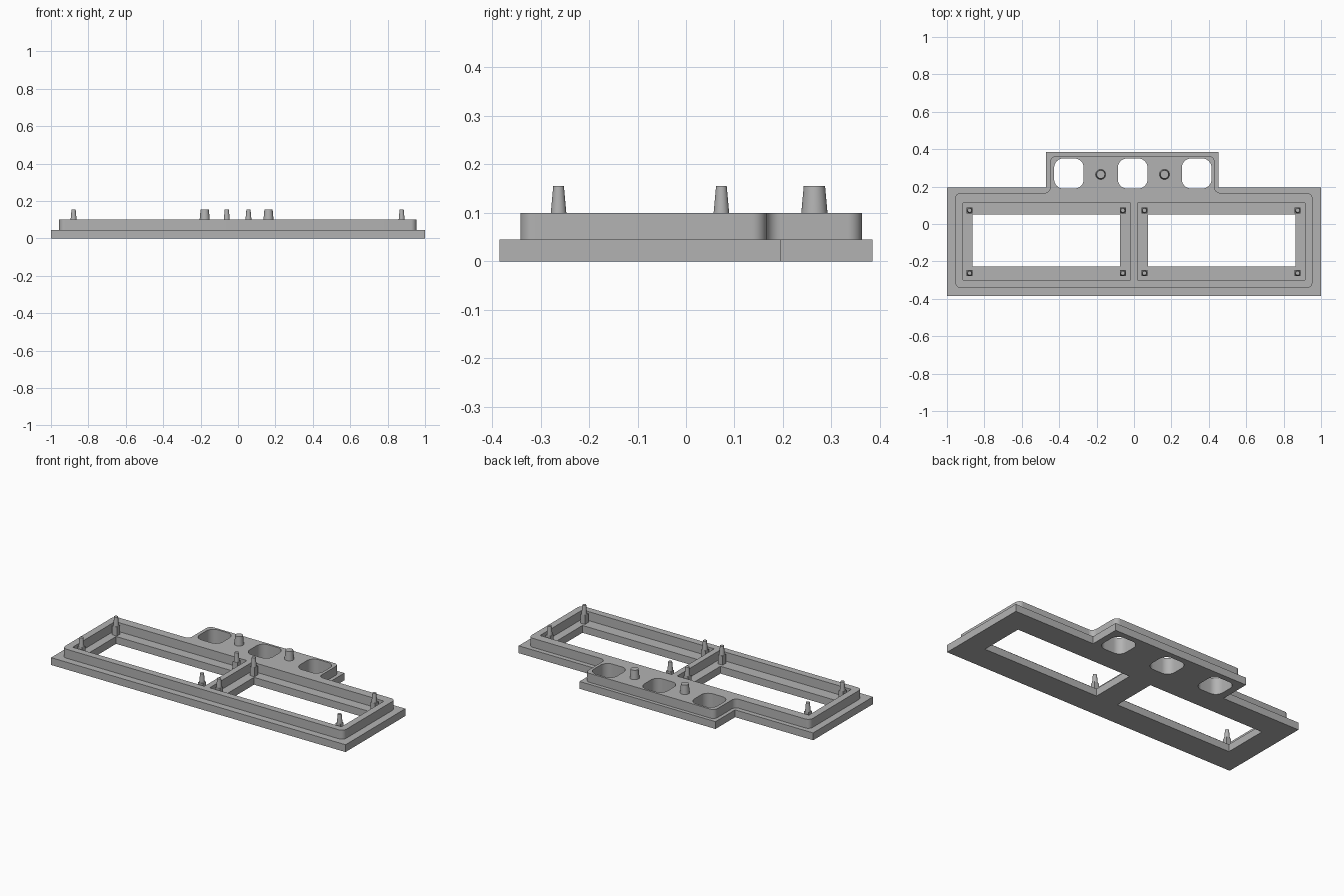
import bpy
import math
from mathutils import Vector

if "Cube" in bpy.data.objects:
    bpy.data.objects.remove(bpy.data.objects["Cube"])

grey = bpy.data.materials.new("light_grey")
grey.diffuse_color = (0.45, 0.45, 0.45, 1)
grey.use_nodes = True
grey.node_tree.nodes["Principled BSDF"].inputs["Base Color"].default_value = grey.diffuse_color


def rounded(points, radius, steps=8):
    """Replace each corner of a 2D outline by an arc (convex or concave)."""
    if radius == 0:
        return [Vector(p) for p in points]
    out = []
    n = len(points)
    for i in range(n):
        p = Vector(points[i])
        a = (Vector(points[i - 1]) - p).normalized()
        b = (Vector(points[(i + 1) % n]) - p).normalized()
        c = p + (a + b) * radius                 # arc centre (right angles)
        for s in range(steps + 1):
            t = s / steps * math.pi / 2
            out.append(c - b * radius * math.cos(t) - a * radius * math.sin(t))
    return out


def rect(x0, x1, y0, y1):
    return [(x0, y0), (x1, y0), (x1, y1), (x0, y1)]


def t_outline(x0, x1, y0, y1, tx0, tx1, ty):
    return [(x0, y0), (x1, y0), (x1, y1), (tx1, y1),
            (tx1, ty), (tx0, ty), (tx0, y1), (x0, y1)]


def finish(obj, name):
    obj.name = name
    obj.data.name = name
    obj.data.materials.clear()
    obj.data.materials.append(grey)
    bpy.ops.object.select_all(action='DESELECT')
    obj.select_set(True)
    bpy.context.view_layer.objects.active = obj
    bpy.ops.object.shade_smooth_by_angle(angle=math.radians(30))


def plate(name, loops, z0, z1):
    """Extruded flat plate: first loop is the outline, the rest are holes."""
    cu = bpy.data.curves.new(name, 'CURVE')
    cu.dimensions = '2D'
    cu.fill_mode = 'BOTH'
    cu.extrude = (z1 - z0) / 2
    for loop in loops:
        sp = cu.splines.new('POLY')
        sp.points.add(len(loop) - 1)
        for pt, co in zip(sp.points, loop):
            pt.co = (co[0], co[1], 0, 1)
        sp.use_cyclic_u = True
    ob = bpy.data.objects.new(name, cu)
    bpy.context.collection.objects.link(ob)
    ob.location.z = (z0 + z1) / 2
    bpy.ops.object.select_all(action='DESELECT')
    ob.select_set(True)
    bpy.context.view_layer.objects.active = ob
    bpy.ops.object.convert(target='MESH')
    ob = bpy.context.object
    # weld caps to walls
    bpy.ops.object.mode_set(mode='EDIT')
    bpy.ops.mesh.select_all(action='SELECT')
    bpy.ops.mesh.remove_doubles(threshold=0.0001)
    bpy.ops.mesh.normals_make_consistent(inside=False)
    bpy.ops.object.mode_set(mode='OBJECT')
    finish(ob, name)


def peg(name, x, y, z0, z1, r0, r1):
    bpy.ops.mesh.primitive_cone_add(vertices=32, radius1=r0, radius2=r1,
                                    depth=z1 - z0, location=(x, y, (z0 + z1) / 2))
    finish(bpy.context.object, name)


LEDGE, TOP, TIP = 0.045, 0.10, 0.155

# rounded button holes through the rear tab
buttons = [rounded(rect(x - 0.079, x + 0.079, 0.19, 0.35), 0.048)
           for x in (-0.348, -0.007, 0.335)]

# lower flange with two windows
windows = [rect(-0.863, -0.074, -0.228, 0.05), rect(0.074, 0.863, -0.228, 0.05)]
plate("base_flange",
      [t_outline(-1, 1, -0.385, 0.195, -0.47, 0.453, 0.385)] + windows + buttons,
      0, LEDGE)

# raised frame with two wider pockets
pockets = [rect(-0.913, -0.018, -0.3, 0.112), rect(0.018, 0.913, -0.3, 0.112)]
outline = rounded(t_outline(-0.956, 0.954, -0.342, 0.166, -0.448, 0.431, 0.363), 0.03)
plate("raised_frame", [outline] + pockets + buttons, LEDGE, TOP)

# corner posts standing on the ledges: square column with a tapered pin
for x in (-0.879, -0.06, 0.056, 0.875):
    for y in (-0.263, 0.073):
        bpy.ops.mesh.primitive_cube_add(size=1, location=(x, y, (LEDGE + TOP) / 2))
        bpy.context.object.scale = (0.032, 0.032, TOP - LEDGE)
        finish(bpy.context.object, "post_column")
        peg("post_pin", x, y, TOP, TIP, 0.016, 0.011)

# larger tapered pegs between the button holes
for x in (-0.178, 0.163):
    peg("tab_peg", x, 0.265, TOP, TIP, 0.027, 0.022)
